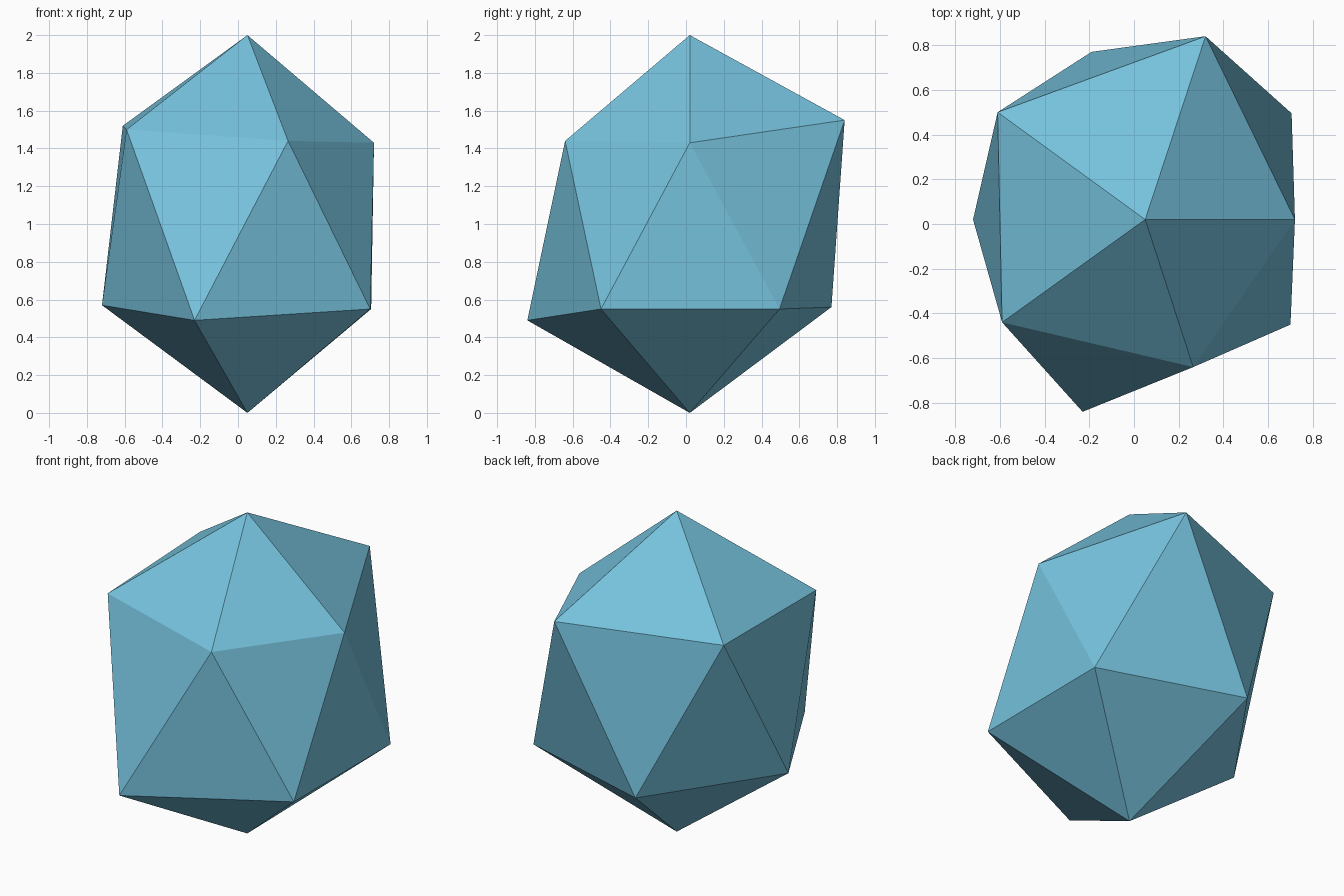
import bpy, bmesh

if "Cube" in bpy.data.objects:
    bpy.data.objects.remove(bpy.data.objects["Cube"])

# Poles and the two five-point rings, both counter-clockwise
top = (0.05, 0.02, 2.0)
bottom = (0.05, 0.02, 0.0)
upper = [(0.72, 0.02, 1.43), (0.32, 0.84, 1.55), (-0.61, 0.50, 1.52),
         (-0.59, -0.44, 1.50), (0.265, -0.64, 1.44)]
lower = [(0.70, -0.45, 0.55), (0.705, 0.495, 0.55), (-0.19, 0.77, 0.56),
         (-0.72, 0.02, 0.57), (-0.23, -0.84, 0.49)]

bm = bmesh.new()
t, b = bm.verts.new(top), bm.verts.new(bottom)
u = [bm.verts.new(p) for p in upper]
l = [bm.verts.new(p) for p in lower]

# Cap, two zigzag belt facets and base facet for each fifth
for i in range(5):
    j = (i + 1) % 5
    bm.faces.new((t, u[i], u[j]))
    bm.faces.new((u[i], l[i], l[j]))
    bm.faces.new((u[i], l[j], u[j]))
    bm.faces.new((b, l[j], l[i]))
bmesh.ops.recalc_face_normals(bm, faces=bm.faces)

mesh = bpy.data.meshes.new("faceted_rock")
bm.to_mesh(mesh)
bm.free()

# Single flat colour
blue = bpy.data.materials.new("light_blue")
blue.diffuse_color = (0.18, 0.54, 0.72, 1)
blue.use_nodes = True
blue.node_tree.nodes["Principled BSDF"].inputs["Base Color"].default_value = blue.diffuse_color
mesh.materials.append(blue)
bpy.context.collection.objects.link(bpy.data.objects.new("faceted_rock", mesh))
